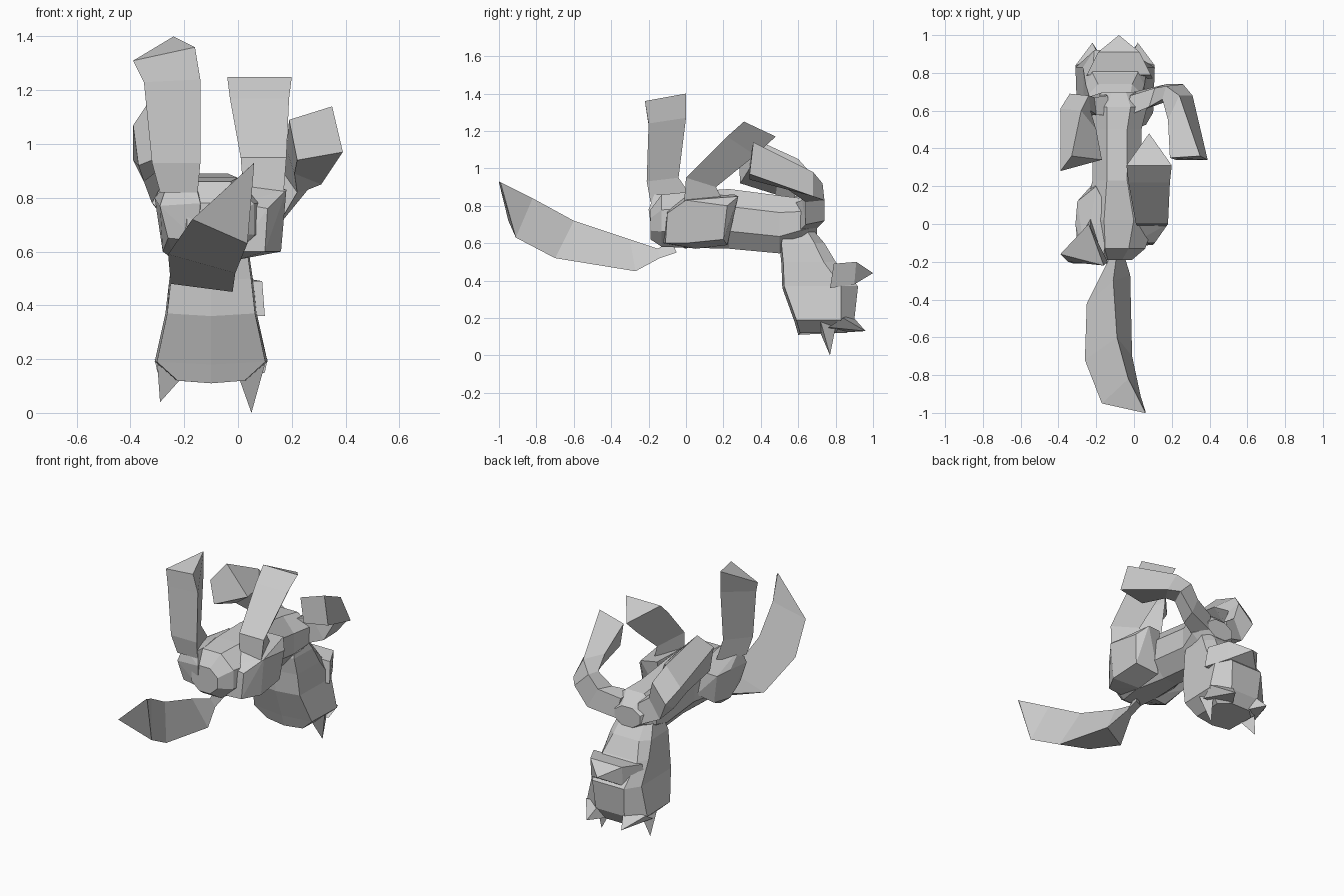
import bpy, bmesh, math


def finish(name, bm):
    bmesh.ops.recalc_face_normals(bm, faces=bm.faces)
    me = bpy.data.meshes.new(name)
    bm.to_mesh(me)
    bm.free()
    ob = bpy.data.objects.new(name, me)
    bpy.context.collection.objects.link(ob)
    return ob


def loft(name, rings):
    # skin equal-length rings of points and cap both ends
    bm = bmesh.new()
    vs = [[bm.verts.new(p) for p in r] for r in rings]
    n = len(vs[0])
    for a, b in zip(vs, vs[1:]):
        for i in range(n):
            j = (i + 1) % n
            bm.faces.new((a[i], a[j], b[j], b[i]))
    bm.faces.new(vs[0])
    bm.faces.new(vs[-1])
    return finish(name, bm)


def hull(name, pts):
    bm = bmesh.new()
    for p in pts:
        bm.verts.new(p)
    bmesh.ops.convex_hull(bm, input=bm.verts)
    loose = [v for v in bm.verts if not v.link_faces]
    bmesh.ops.delete(bm, geom=loose, context='VERTS')
    bmesh.ops.dissolve_limit(bm, angle_limit=math.radians(4), verts=bm.verts, edges=bm.edges)
    return finish(name, bm)


# torso lying on its back, octagonal rings along y: (y, x, z, half width, half height)
torso = [(-0.19, -0.10, 0.70, 0.09, 0.08), (-0.13, -0.09, 0.72, 0.15, 0.14),
         (0.02, -0.08, 0.725, 0.19, 0.15), (0.23, -0.09, 0.73, 0.13, 0.16),
         (0.50, -0.09, 0.70, 0.13, 0.155), (0.62, -0.08, 0.72, 0.15, 0.12),
         (0.70, -0.08, 0.71, 0.09, 0.06)]
loft("torso", [[(x + hx * 1.08 * math.cos(t), y, z + hz * 1.08 * math.sin(t))
                for t in [math.pi / 8 + k * math.pi / 4 for k in range(8)]]
               for y, x, z, hx, hz in torso])

# tail with triangular section: lower right, left, upper
loft("tail", [
    [(-0.06, -0.05, 0.55), (-0.12, -0.08, 0.55), (-0.09, -0.08, 0.62)],
    [(-0.06, -0.14, 0.52), (-0.13, -0.18, 0.53), (-0.09, -0.15, 0.57)],
    [(-0.02, -0.27, 0.45), (-0.25, -0.42, 0.48), (-0.11, -0.30, 0.62)],
    [(-0.01, -0.70, 0.52), (-0.26, -0.72, 0.59), (-0.09, -0.60, 0.72)],
    [(0.035, -0.91, 0.63), (-0.17, -0.95, 0.72), (-0.03, -0.82, 0.84)],
    [(0.06, -0.99, 0.92), (0.055, -1.0, 0.925), (0.06, -1.0, 0.93)]])

# thighs folded against the hips
hull("right_thigh", [
    (0.10, -0.11, 0.60), (0.11, -0.10, 0.76), (0.16, 0.0, 0.60), (0.18, 0.0, 0.83),
    (0.15, 0.20, 0.62), (0.12, 0.28, 0.85), (0.17, 0.22, 0.80), (0.0, -0.12, 0.60),
    (0.0, -0.10, 0.78), (0.0, 0.05, 0.57), (0.0, 0.22, 0.59), (0.02, 0.26, 0.86), (0.02, 0.0, 0.85)])
hull("left_thigh", [
    (-0.26, -0.17, 0.65), (-0.29, -0.19, 0.77), (-0.15, -0.18, 0.64), (-0.14, -0.20, 0.78),
    (-0.28, -0.04, 0.60), (-0.31, 0.0, 0.80), (-0.28, 0.12, 0.63), (-0.30, 0.12, 0.80),
    (-0.22, 0.21, 0.70), (-0.20, 0.20, 0.85), (-0.24, 0.0, 0.57), (-0.12, 0.0, 0.58),
    (-0.26, -0.17, 0.86), (-0.16, -0.17, 0.86), (-0.14, 0.08, 0.86)])

# hind legs with triangular section: outer left, outer right, inner
loft("right_hind_leg", [
    [(0.02, -0.01, 0.82), (0.17, -0.01, 0.82), (0.09, 0.20, 0.82)],
    [(0.01, 0.0, 0.95), (0.18, 0.0, 0.95), (0.09, 0.16, 0.90)],
    [(-0.03, 0.22, 1.17), (0.19, 0.22, 1.17), (0.08, 0.37, 1.07)],
    [(-0.04, 0.31, 1.25), (0.20, 0.31, 1.25), (0.08, 0.48, 1.17)]])
loft("left_hind_leg", [
    [(-0.29, -0.19, 0.82), (-0.15, -0.19, 0.82), (-0.23, 0.05, 0.82)],
    [(-0.32, -0.21, 0.93), (-0.14, -0.21, 0.93), (-0.23, -0.04, 0.95)],
    [(-0.35, -0.20, 1.23), (-0.14, -0.20, 1.24), (-0.24, 0.0, 1.27)],
    [(-0.39, -0.16, 1.31), (-0.16, -0.22, 1.36), (-0.24, 0.0, 1.40)]])

# front legs bent back over the body, four-sided
loft("right_front_leg", [
    [(-0.04, 0.57, 0.81), (-0.02, 0.68, 0.80), (0.0, 0.70, 0.68), (-0.02, 0.58, 0.64)],
    [(0.08, 0.62, 0.83), (0.11, 0.72, 0.84), (0.17, 0.74, 0.72), (0.15, 0.64, 0.70)],
    [(0.15, 0.66, 0.92), (0.17, 0.73, 0.92), (0.26, 0.74, 0.83), (0.22, 0.64, 0.82)],
    [(0.18, 0.55, 0.98), (0.24, 0.68, 0.98), (0.31, 0.68, 0.85), (0.21, 0.54, 0.89)],
    [(0.19, 0.35, 1.09), (0.35, 0.36, 1.14), (0.39, 0.34, 0.97), (0.22, 0.34, 0.94)]])
loft("left_front_leg", [
    [(-0.12, 0.57, 0.81), (-0.14, 0.68, 0.80), (-0.16, 0.70, 0.68), (-0.14, 0.58, 0.64)],
    [(-0.20, 0.58, 0.85), (-0.21, 0.67, 0.85), (-0.28, 0.66, 0.73), (-0.26, 0.57, 0.73)],
    [(-0.23, 0.60, 0.94), (-0.24, 0.68, 0.96), (-0.34, 0.69, 0.85), (-0.32, 0.58, 0.78)],
    [(-0.20, 0.50, 1.00), (-0.28, 0.60, 1.05), (-0.39, 0.61, 0.94), (-0.35, 0.48, 0.86)],
    [(-0.17, 0.34, 1.00), (-0.33, 0.36, 1.16), (-0.39, 0.28, 1.07), (-0.37, 0.29, 0.92)]])

# head hanging upside down: (z, half width, back y, front y, front half width)
CX = -0.10
head = [(0.74, 0.10, 0.55, 0.62, 0.07), (0.60, 0.14, 0.51, 0.74, 0.09),
        (0.50, 0.155, 0.52, 0.80, 0.12), (0.37, 0.17, 0.525, 0.92, 0.11),
        (0.19, 0.21, 0.59, 0.90, 0.10), (0.12, 0.13, 0.61, 0.86, 0.07)]
loft("head", [[(CX - w * 0.96, b, z), (CX, b - 0.01, z - 0.01), (CX + w * 0.96, b, z),
               (CX + w, b + (f - b) * 0.77, z), (CX + fw, f, z), (CX - fw, f, z),
               (CX - w, b + (f - b) * 0.77, z)] for z, w, b, f, fw in head])

# muzzle
hull("muzzle", [(CX + 0.02 + s * x, y, z) for s in (-1, 1) for x, y, z in [
    (0.18, 0.77, 0.36), (0.17, 0.79, 0.49), (0.11, 0.91, 0.50),
    (0.11, 0.90, 0.38), (0.09, 0.92, 0.42), (0.0, 1.0, 0.44)]])

# ears and cheek tufts on both sides
for s, side in ((-1, "left"), (1, "right")):
    tip = (0.05, 0.77, 0.0) if s > 0 else (-0.29, 0.77, 0.04)
    hull(side + "_ear", [(CX + s * 0.10, 0.71, 0.14), (CX + s * 0.20, 0.72, 0.18),
                         (CX + s * 0.16, 0.80, 0.15), tip])
    hull(side + "_cheek", [(CX + s * 0.02, 0.80, 0.12), (CX + s * 0.20, 0.76, 0.15),
                           (CX + s * 0.08, 0.88, 0.22), (CX + s * 0.21, 0.84, 0.20),
                           (CX + s * 0.12, 0.96, 0.13)])
